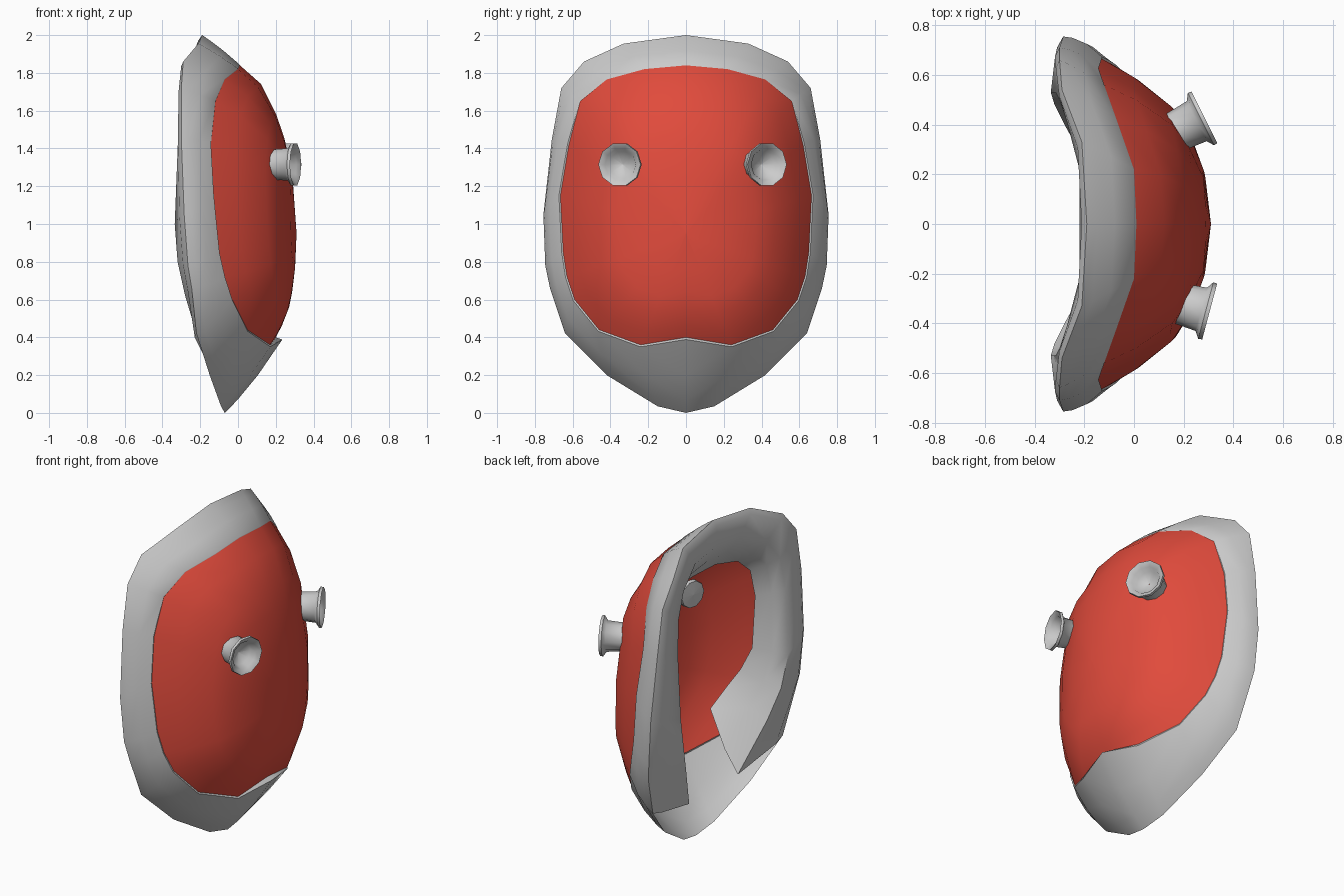
import bpy
from math import cos, sin, pi, radians
from mathutils import Vector

if "Cube" in bpy.data.objects:
    bpy.data.objects.remove(bpy.data.objects["Cube"])

# Half outlines (y >= 0) running from the top centre to the chin centre
EDGE = [(.01, 0, 1.84), (0, .22, 1.82), (-.07, .42, 1.765), (-.12, .56, 1.65),
        (-.145, .62, 1.42), (-.13, .665, 1.15), (-.10, .65, .85), (-.07, .63, .72),
        (-.03, .59, .60), (.05, .46, .44), (.17, .24, .36), (.20, 0, .40)]
OUTER = [(-.19, 0, 2.0), (-.21, .33, 1.955), (-.29, .54, 1.86), (-.30, .66, 1.72),
         (-.30, .71, 1.45), (-.285, .755, 1.05), (-.265, .745, .78), (-.245, .72, .66),
         (-.22, .64, .42), (-.15, .42, .20), (-.09, .15, .035), (-.07, 0, 0)]
RIDGE = [(-.22, 0, 1.85), (-.22, .22, 1.82), (-.27, .41, 1.73), (-.30, .50, 1.60),
         (-.315, .53, 1.40), (-.335, .53, 1.0), (-.32, .48, .80), (-.28, .40, .62),
         (-.19, .24, .32)]
INNER = [(-.05, 0, 1.61), (-.05, .22, 1.60), (-.09, .38, 1.57), (-.12, .46, 1.49),
         (-.14, .48, 1.33), (-.12, .48, 1.0), (-.06, .45, .86), (.01, .42, .75),
         (.05, .31, .64)]


def loft(name, rows, mirror=True, closed=False, angle=45):
    """Skin a list of equally long point rows."""
    n = len(rows[0])
    verts = [tuple(p) for row in rows for p in row]
    faces = []
    for r in range(len(rows) - 1):
        for i in range(n if closed else n - 1):
            j = (i + 1) % n
            faces.append((r * n + i, r * n + j, (r + 1) * n + j, (r + 1) * n + i))
    mesh = bpy.data.meshes.new(name)
    mesh.from_pydata(verts, [], faces)
    mesh.validate()
    ob = bpy.data.objects.new(name, mesh)
    bpy.context.collection.objects.link(ob)
    if mirror:
        m = ob.modifiers.new("mirror", 'MIRROR')
        m.use_axis = (False, True, False)
        m.merge_threshold = .002
    mesh.shade_smooth()
    mesh.set_sharp_from_angle(angle=radians(angle))
    return ob


# Red face shell: rings shrinking from a centre point to the edge outline,
# fuller at the forehead than at the cheeks
centre = Vector((.31, 0, .95))
rings = []
for t, f, brow in [(.0005, 1, 0), (.33, .93, 0), (.56, .79, 0), (.71, .64, 0),
                   (.89, .29, .08), (1, 0, 0)]:
    ring = []
    for x, y, z in EDGE:
        g = f + brow * (1 - y / .67) * (z > 1)
        ring.append((x + (centre.x - x) * g, y * t, centre.z + (z - centre.z) * t))
    rings.append(ring)
shell = loft("face_shell", rings, angle=60)
red = bpy.data.materials.new("red")
red.diffuse_color = (.75, .07, .045, 1)
red.use_nodes = True
red.node_tree.nodes["Principled BSDF"].inputs["Base Color"].default_value = red.diffuse_color
shell.data.materials.append(red)

# Rim and chin: thin front lip, middle, crease, outer edge
front = [Vector(e) for e in EDGE]
front[-1].x = .235
outer = [Vector(o) for o in OUTER]


def between(t, bulge):
    row = []
    for a, b in zip(front, outer):
        p = a.lerp(b, t)
        away = Vector((.35, p.y, p.z - 1))
        if p.y < .001:
            away = Vector((.35, 0, 1 if p.z > 1 else -1))
        amount = bulge * (.3 if p.z > 1.6 else 1)
        row.append(p + away.normalized() * amount)
    return row


loft("rim", [EDGE, between(.01, .008), between(.45, .022), between(.8, .014), outer])

# Inner padding: rolls over the back of the rim, ends above the chin
ridge = [Vector(p) for p in RIDGE]
inner = [Vector(p) for p in INNER]
roll = [o.lerp(r, .2) + Vector((-.015, 0, 0)) for o, r in zip(outer, ridge)]
fold = [r.lerp(i, .4) + Vector((0, -min(r.y, .02), -.02 if r.z > 1.7 else 0))
        for r, i in zip(ridge, inner)]
loft("inner_padding", [outer[:9], roll, ridge, fold, inner], angle=75)

# Eye cups: lathed ten-sided profile with a dished front
PROFILE = [(.0005, -.13), (.082, -.125), (.09, -.025), (.118, -.006), (.116, .01),
           (.085, -.008), (.07, -.04), (.0005, -.06)]


def eye_cup(name, pos, direction):
    rows = [[(r * cos(2 * pi * k / 10), r * sin(2 * pi * k / 10), h) for k in range(10)]
            for r, h in PROFILE]
    ob = loft(name, rows, mirror=False, closed=True, angle=60)
    ob.location = pos
    ob.rotation_mode = 'QUATERNION'
    ob.rotation_quaternion = Vector(direction).to_track_quat('Z', 'Y')


eye_cup("left_eye_cup", (.275, .425, 1.315), (.9, .45, 0))
eye_cup("right_eye_cup", (.295, -.35, 1.315), (.97, -.26, 0))
